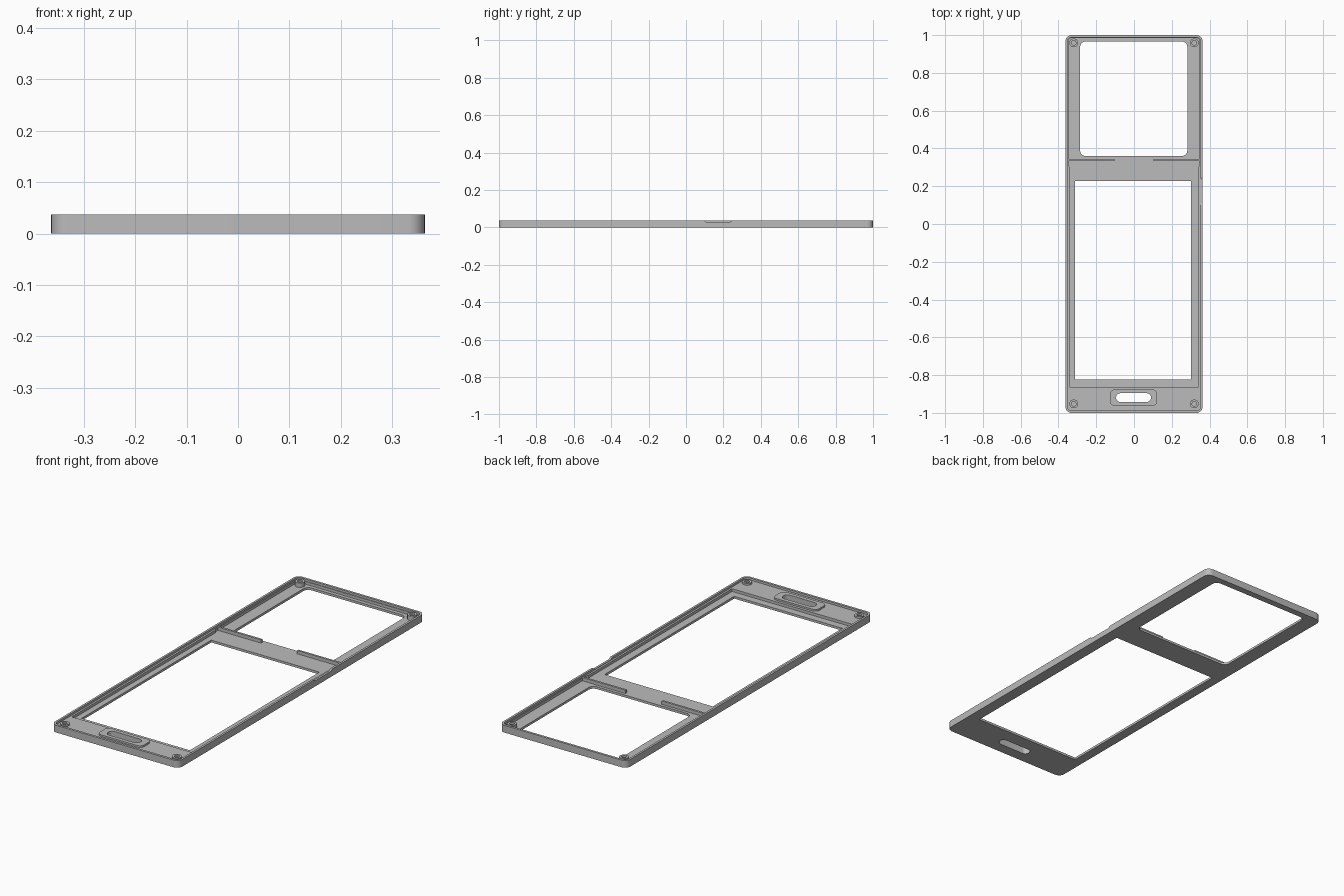
import bpy, bmesh, math
from mathutils import Matrix

cube = bpy.data.objects.get("Cube")
if cube:
    bpy.data.objects.remove(cube)

HEIGHT, LEDGE, FLOOR = 0.037, 0.026, 0.012

grey = bpy.data.materials.new("plain grey")
grey.use_nodes = True
grey.diffuse_color = (0.5, 0.5, 0.5, 1)
grey.node_tree.nodes["Principled BSDF"].inputs["Base Color"].default_value = (0.5, 0.5, 0.5, 1)


def rounded(x0, x1, y0, y1, r=0.0, steps=8):
    """Outline of a rectangle with rounded corners."""
    if r == 0:
        return [(x0, y0), (x1, y0), (x1, y1), (x0, y1)]
    pts = []
    corners = [(x1 - r, y1 - r), (x0 + r, y1 - r), (x0 + r, y0 + r), (x1 - r, y0 + r)]
    for i, (cx, cy) in enumerate(corners):
        for s in range(steps + 1):
            a = (i + s / steps) * math.pi / 2
            pts.append((cx + r * math.cos(a), cy + r * math.sin(a)))
    return pts


def circle(x, y, r, n=24):
    return [(x + r * math.cos(i * math.tau / n), y + r * math.sin(i * math.tau / n))
            for i in range(n)]


def prism(name, outline, z0, z1, matrix=None):
    """Extrude an outline from z0 to z1."""
    bm = bmesh.new()
    face = bm.faces.new([bm.verts.new((x, y, z0)) for x, y in outline])
    top = bmesh.ops.extrude_face_region(bm, geom=[face])["geom"]
    verts = [v for v in top if isinstance(v, bmesh.types.BMVert)]
    bmesh.ops.translate(bm, verts=verts, vec=(0, 0, z1 - z0))
    if matrix:
        bm.transform(matrix)
    bmesh.ops.recalc_face_normals(bm, faces=bm.faces)
    mesh = bpy.data.meshes.new(name)
    bm.to_mesh(mesh)
    bm.free()
    mesh.materials.append(grey)
    obj = bpy.data.objects.new(name, mesh)
    bpy.context.collection.objects.link(obj)
    return obj


def cut(obj, cutters):
    """Subtract the cutters, bake the result and remove them."""
    for c in cutters:
        c.hide_render = True
        mod = obj.modifiers.new("cut", "BOOLEAN")
        mod.operation = "DIFFERENCE"
        mod.solver = "EXACT"
        mod.object = c
    graph = bpy.context.evaluated_depsgraph_get()
    graph.update()
    mesh = bpy.data.meshes.new_from_object(obj.evaluated_get(graph))
    obj.modifiers.clear()
    obj.data = mesh
    for c in cutters:
        bpy.data.objects.remove(c)


def slot_cutter():
    return prism("slot_cutter", rounded(-0.095, 0.09, -0.942, -0.896, 0.0225), -0.1, 0.1)


# Frame: shallow ledge inside the lip, two deep pockets, openings and side notch
frame = prism("frame", rounded(-0.363, 0.363, -1, 1, 0.032), 0, HEIGHT)
upright = Matrix(((0, 0, 1, 0), (1, 0, 0, 0), (0, 1, 0, 0), (0, 0, 0, 1)))
cut(frame, [
    prism("ledge", rounded(-0.352, 0.352, -0.988, 0.988, 0.022), LEDGE, 0.1),
    prism("upper_pocket", rounded(-0.348, 0.348, 0.3, 0.985, 0.018), FLOOR, 0.1),
    prism("lower_pocket", rounded(-0.342, 0.342, -0.862, 0.332), FLOOR, 0.1),
    prism("upper_opening", rounded(-0.285, 0.282, 0.36, 0.966, 0.028), -0.1, 0.1),
    prism("lower_opening", rounded(-0.312, 0.303, -0.824, 0.228), -0.1, 0.1),
    slot_cutter(),
    prism("side_notch", [(0.11, 0.029), (0.235, 0.029), (0.26, 0.045), (0.085, 0.045)],
          0.352, 0.4, upright),
])
parts = [frame]

# Raised pad around the slot
pad = prism("slot_surround", rounded(-0.128, 0.123, -0.962, -0.876, 0.025), LEDGE - 0.002, HEIGHT - 0.002)
cut(pad, [slot_cutter()])
parts.append(pad)

# Divider ribs and corner screw bosses on both sides
for side, sx in (("left", 1), ("right", -1)):
    x0, x1 = sorted((sx * 0.103, sx * 0.35))
    parts.append(prism("divider_rib_" + side, rounded(x0, x1, 0.334, 0.345),
                       FLOOR - 0.002, LEDGE + 0.003))
    for end, y, base in (("back", 0.959, FLOOR), ("front", -0.952, LEDGE)):
        x = sx * 0.319
        boss = prism("screw_boss_%s_%s" % (end, side), circle(x, y, 0.023),
                     base - 0.002, HEIGHT - 0.002)
        cut(boss, [prism("hole", circle(x, y, 0.012), base + 0.001, 0.1)])
        parts.append(boss)

# Smooth rounded corners, crisp edges
bpy.ops.object.select_all(action="DESELECT")
for p in parts:
    p.select_set(True)
bpy.context.view_layer.objects.active = frame
bpy.ops.object.shade_smooth_by_angle(angle=math.radians(30))
